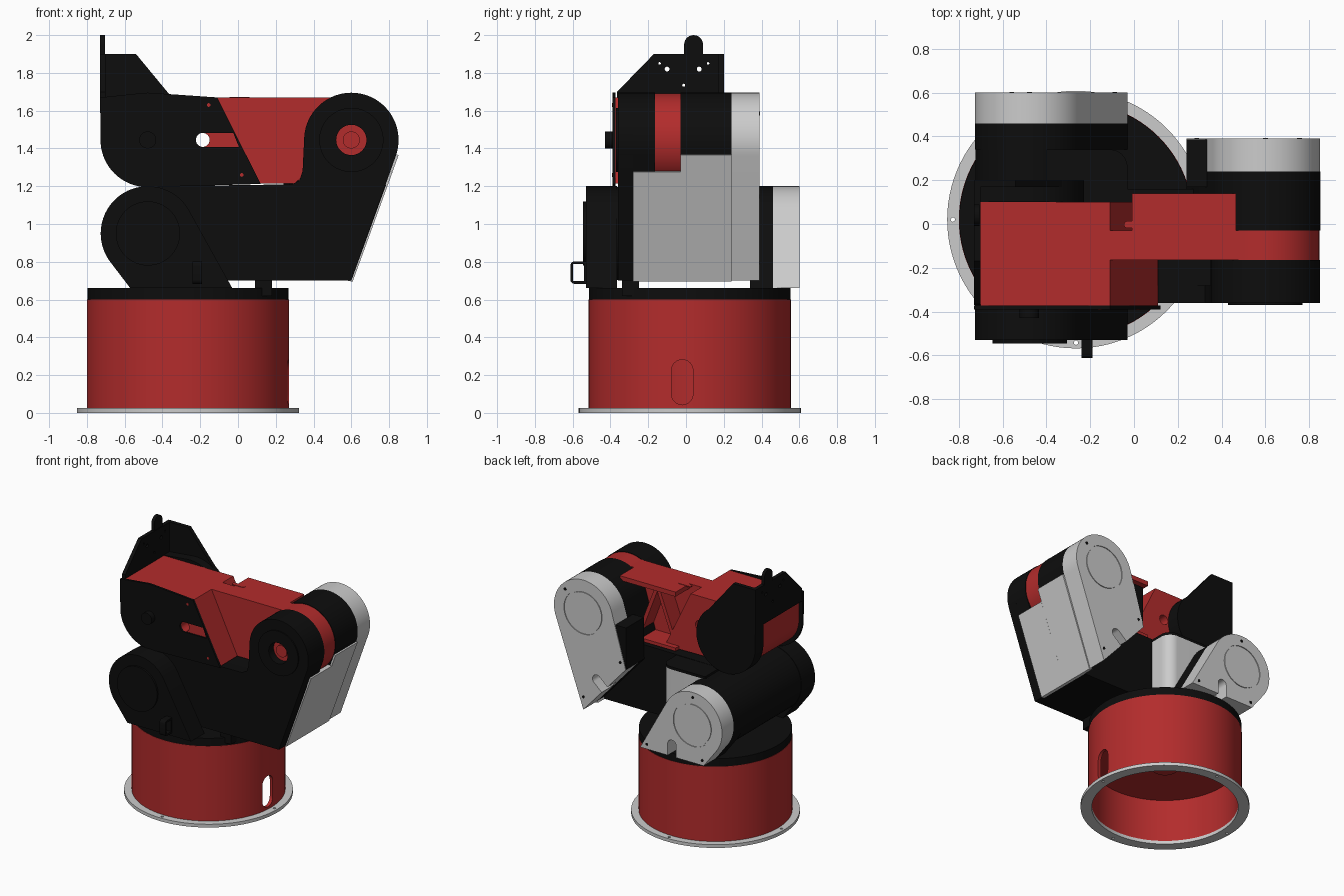
import bpy, bmesh, math
from mathutils.geometry import convex_hull_2d

if "Cube" in bpy.data.objects:
    bpy.data.objects.remove(bpy.data.objects["Cube"])


def material(name, colour):
    m = bpy.data.materials.new(name)
    m.diffuse_color = (*colour, 1)
    m.use_nodes = True
    m.node_tree.nodes["Principled BSDF"].inputs["Base Color"].default_value = m.diffuse_color
    return m


RED = material("red", (0.45, 0.025, 0.025))
BLACK = material("black", (0.004, 0.004, 0.004))
GREY = None
SHOULDER, ELBOW, WRIST = (-0.477, 0.95), (0.6, 1.445), (-0.478, 1.445)
AXES = {"x": lambda u, v, d: (d, u, v), "y": lambda u, v, d: (u, d, v), "z": lambda u, v, d: (u, v, d)}


def finish(name, bm, mat):
    bmesh.ops.recalc_face_normals(bm, faces=bm.faces)
    me = bpy.data.meshes.new(name)
    bm.to_mesh(me)
    bm.free()
    ob = bpy.data.objects.new(name, me)
    bpy.context.collection.objects.link(ob)
    if mat:
        me.materials.append(mat)
    return ob


def prism(name, profile, d0, d1, mat=None, axis="y"):
    """Flat outline extruded between two depths along an axis."""
    bm = bmesh.new()
    a, b = ([bm.verts.new(AXES[axis](u, v, d)) for u, v in profile] for d in (d0, d1))
    bm.faces.new(a)
    bm.faces.new(b)
    n = len(a)
    for i in range(n):
        bm.faces.new((a[i], a[(i + 1) % n], b[(i + 1) % n], b[i]))
    return finish(name, bm, mat)


def circle(c, r, n=72):
    return [(c[0] + r * math.cos(2 * math.pi * i / n), c[1] + r * math.sin(2 * math.pi * i / n)) for i in range(n)]


def hull(*pts):
    return [pts[i] for i in convex_hull_2d(pts)]


def pill(a, b, r):
    return hull(*circle(a, r, 24), *circle(b, r, 24))


def rect(u0, u1, v0, v1):
    return [(u0, v0), (u1, v0), (u1, v1), (u0, v1)]


def lathe(name, profile, centre, mat):
    bm = bmesh.new()
    vs = [bm.verts.new((centre[0] + r, centre[1], z)) for r, z in profile]
    es = [bm.edges.new((vs[i], vs[(i + 1) % len(vs)])) for i in range(len(vs))]
    bmesh.ops.spin(bm, geom=vs + es, cent=(*centre, 0), axis=(0, 0, 1), angle=2 * math.pi, steps=96)
    bmesh.ops.remove_doubles(bm, verts=bm.verts, dist=1e-4)
    bmesh.ops.dissolve_degenerate(bm, edges=bm.edges, dist=1e-5)
    return finish(name, bm, mat)


def cut(ob, profile, d0, d1, axis="y"):
    tool = prism("cutter", profile, d0, d1, None, axis)
    tool.hide_render = True
    mod = ob.modifiers.new("cut", "BOOLEAN")
    mod.object, mod.solver = tool, "EXACT"
    bpy.context.view_layer.objects.active = ob
    bpy.ops.object.modifier_apply(modifier=mod.name)
    bpy.data.objects.remove(tool)


# Base: flange, hollow drum with cable slot, turntable
BASE = (-0.265, 0.02)
flange = lathe("base_flange", [(0.51, 0), (0.588, 0), (0.588, 0.025), (0.51, 0.025)], BASE, GREY)
for k in range(4):
    a = k * math.pi / 2
    cut(flange, circle((BASE[0] + 0.562 * math.cos(a), BASE[1] + 0.562 * math.sin(a)), 0.01, 12), -0.1, 0.1, "z")
drum = lathe("base_drum", [(0.51, 0.025), (0.535, 0.025), (0.535, 0.6), (0.49, 0.6), (0.49, 0.35), (0.51, 0.35)], BASE, RED)
cut(drum, pill((-0.02, 0.1), (-0.02, 0.225), 0.057), 0.15, 0.4, "x")
prism("base_inner_floor", circle(BASE, 0.5), 0.35, 0.38, RED, "z")
prism("base_inner_hub", circle(BASE, 0.09), 0.31, 0.35, RED, "z")
prism("turntable", circle(BASE, 0.533, 96), 0.6, 0.66, BLACK, "z")


# Motor pods: round end tapering to a flat edge, with a back cover
def pod(centre, *corners):
    return hull(*circle(centre, 0.25), *corners)


s_pod = pod(SHOULDER, (-0.57, 0.66), (-0.03, 0.66))
e_pod = pod(ELBOW, (0.6, 0.7), (0.24, 1.1))
prism("shoulder_front_housing", s_pod, -0.53, -0.365, BLACK)
prism("shoulder_front_disc", circle(SHOULDER, 0.17), -0.545, -0.53, BLACK)
prism("shoulder_back_housing", s_pod, 0.34, 0.46, BLACK)
prism("elbow_back_housing", e_pod, -0.03, 0.24, BLACK)
for name, shape, c, d0, d1, ends in (
        ("shoulder", s_pod, SHOULDER, 0.46, 0.6, ((-0.57, 0.66), (-0.03, 0.66))),
        ("elbow", e_pod, ELBOW, 0.24, 0.39, ((0.6, 0.7), (0.24, 1.1)))):
    cover = prism(name + "_cover", shape, d0, d1, GREY)
    mid = [(ends[0][i] + ends[1][i]) / 2 for i in (0, 1)]
    edge = [(ends[1][i] - ends[0][i]) / 0.54 for i in (0, 1)]
    inward = (-edge[1], edge[0])
    if inward[0] * (c[0] - mid[0]) + inward[1] * (c[1] - mid[1]) < 0:
        inward = (edge[1], -edge[0])
    tip = [mid[i] + 0.09 * inward[i] for i in (0, 1)]
    start = [mid[i] - 0.05 * inward[i] for i in (0, 1)]
    cut(cover, pill(start, tip, 0.036), d0 + 0.03, d1 + 0.05)
    # groove ring and screws
    cut(cover, circle(c, 0.165), d1 - 0.006, d1 + 0.02)
    prism(name + "_cover_disc", circle(c, 0.155), d1 - 0.02, d1, GREY)
    screws = [[e[i] + 0.13 * (c[i] - e[i]) for i in (0, 1)] for e in ends]
    screws.append([c[i] + 0.21 * inward[i] for i in (0, 1)])
    for p in screws:
        prism(name + "_screw", circle(p, 0.011, 16), d1 - 0.01, d1 + 0.002, BLACK)
prism("elbow_connector_box", rect(0.24, 0.38, 1.1, 1.42), 0.17, 0.385, BLACK)

# Cable loop on the shoulder
loop = prism("cable_loop", pill((-0.585, 0.71), (-0.585, 0.775), 0.027) and
             hull(*circle((-0.59, 0.705), 0.022, 16), *circle((-0.59, 0.78), 0.022, 16), (-0.5, 0.683), (-0.5, 0.802)),
             -0.24, -0.19, BLACK, "x")
cut(loop, rect(-0.597, -0.54, 0.698, 0.787), -0.3, -0.1, "x")

# Lower arm: shoulder drum, beam, front elbow cheek
prism("shoulder_drum", circle(SHOULDER, 0.247), -0.365, 0.34, BLACK)
prism("lower_arm_beam", [(-0.45, 0.7), (0.6, 0.7), (0.785, 1.21), (-0.45, 1.2)], -0.28, 0.16, BLACK)
arc = [p for p in circle(ELBOW, 0.25) if p[1] > ELBOW[1]]
prism("elbow_front_cheek", [(-0.4, 0.7), (0.6, 0.7), (0.836, 1.362), (0.848, 1.41)] + arc +
      [(0.35, 1.445), (0.342, 1.28), (0.325, 1.23), (0.285, 1.21), (-0.4, 1.2)], -0.36, -0.28, BLACK)
boss = prism("elbow_front_boss", pod(ELBOW, (0.6, 0.7), (0.42, 1.0)), -0.358, -0.165, BLACK)
ring = prism("elbow_front_disc", circle(ELBOW, 0.17), -0.37, -0.355, BLACK)
cheek = bpy.data.objects["elbow_front_cheek"]
for ob in (cheek, boss, ring):
    cut(ob, circle(ELBOW, 0.08), -0.5, -0.3)
prism("elbow_hub", circle(ELBOW, 0.08), -0.31, -0.295, RED)
prism("elbow_hub_cap", circle(ELBOW, 0.045), -0.33, -0.31, RED)
prism("lower_arm_foot", rect(0.09, 0.18, 0.62, 0.7), -0.34, -0.25, BLACK)

# Grey bracket with rounded corner beside the shoulder drum
bracket = hull((-0.4, 0.1), (-0.4, 0.34), (-0.03, 0.1), *circle((-0.11, 0.26), 0.08, 48))
prism("shoulder_bracket", bracket, 0.7, 1.18, GREY, "z")
prism("shoulder_bracket_cap", bracket, 1.18, 1.2, BLACK, "z")


# Sloped grey panel, stepped in height
def slope_panel(name, top, y0, y1):
    k = 0.235 / 0.66
    x1 = 0.6 + (top - 0.7) * k
    prism(name, [(0.58, 0.7), (0.607, 0.695), (x1 + 0.012, top - 0.004), (x1 - 0.02, top)], y0, y1, GREY)


slope_panel("slope_panel_short", 1.28, -0.28, -0.03)
slope_panel("slope_panel_tall", 1.37, -0.03, 0.24)

# Upper arm: wide wrist end with diagonal step, narrow elbow end
body = prism("upper_arm_wide", hull(*circle(WRIST, 0.222), (-0.7, 1.67), (-0.11, 1.67), (0.11, 1.215)), -0.378, 0.1, RED)
narrow = prism("upper_arm_narrow", [(-0.3, 1.215), (0.3, 1.215), (0.34, 1.25), (0.6, 1.25), (0.6, 1.67), (-0.3, 1.67)],
               -0.165, -0.03, RED)
prism("elbow_ring", circle(ELBOW, 0.246), -0.165, -0.03, RED)
prism("upper_arm_top_flange", rect(-0.01, 0.465, -0.05, 0.14), 1.635, 1.67, RED, "z")
prism("upper_arm_bottom_flange", rect(-0.01, 0.3, -0.05, 0.14), 1.215, 1.24, RED, "z")
for i, (a, b) in enumerate((((0.0, 1.23), (0.16, 1.65)), ((0.16, 1.65), (0.32, 1.23)))):
    prism("upper_arm_rib", [a, (a[0] + 0.03, a[1]), (b[0] + 0.03, b[1]), b], -0.04, 0.1, RED)
prism("upper_arm_switch", pill((-0.03, -0.003), (0.045, -0.003), 0.016), 1.665, 1.673, RED, "z")

# Wrist: front cover, back plate with gusset, end plate with tab
front = prism("wrist_front_cover", hull(*circle(WRIST, 0.25), (-0.73, 1.67), (-0.11, 1.67), (0.12, 1.212)),
              -0.39, -0.372, BLACK)
cut(front, [(-0.19, 1.405), (-0.03, 1.405), (0.0, 1.485), (-0.19, 1.485)] and
    hull(*circle((-0.185, 1.445), 0.038, 24), (0.005, 1.408), (-0.025, 1.482)), -0.5, -0.3)
for ob in (body, narrow):
    cut(ob, circle((-0.187, 1.445), 0.037, 24), -0.6, 0.3)
prism("wrist_knob", circle(WRIST, 0.045), -0.43, -0.39, BLACK)
for p in ((-0.155, 1.63), (0.02, 1.26)):
    prism("wrist_cover_screw", circle(p, 0.01, 12), -0.393, -0.38, RED)
prism("wrist_back_plate", hull(*circle(WRIST, 0.25), (-0.73, 1.67), (-0.29, 1.6)), 0.1, 0.2, BLACK)
prism("wrist_gusset", [(-0.73, 1.6), (-0.29, 1.6), (-0.35, 1.67), (-0.54, 1.9), (-0.73, 1.9)], 0.17, 0.2, BLACK)
plate = prism("wrist_end_plate", [(-0.37, 1.6), (0.2, 1.6), (0.2, 1.9), (-0.17, 1.9), (-0.365, 1.7)],
              -0.73, -0.702, BLACK, "x")
for p, r in (((-0.1, 1.82), 0.013), ((0.07, 1.82), 0.013), ((-0.012, 1.735), 0.008),
             ((-0.14, 1.85), 0.007), ((0.117, 1.85), 0.007)):
    cut(plate, circle(p, r, 16), -0.8, -0.6, "x")
prism("wrist_tab", pill((0.04, 1.9), (0.04, 1.95), 0.05), -0.73, -0.705, BLACK, "x")

# Smooth curves, keep hard edges
bpy.ops.object.select_all(action="SELECT")
bpy.context.view_layer.objects.active = drum
bpy.ops.object.shade_smooth_by_angle(angle=math.radians(30))
